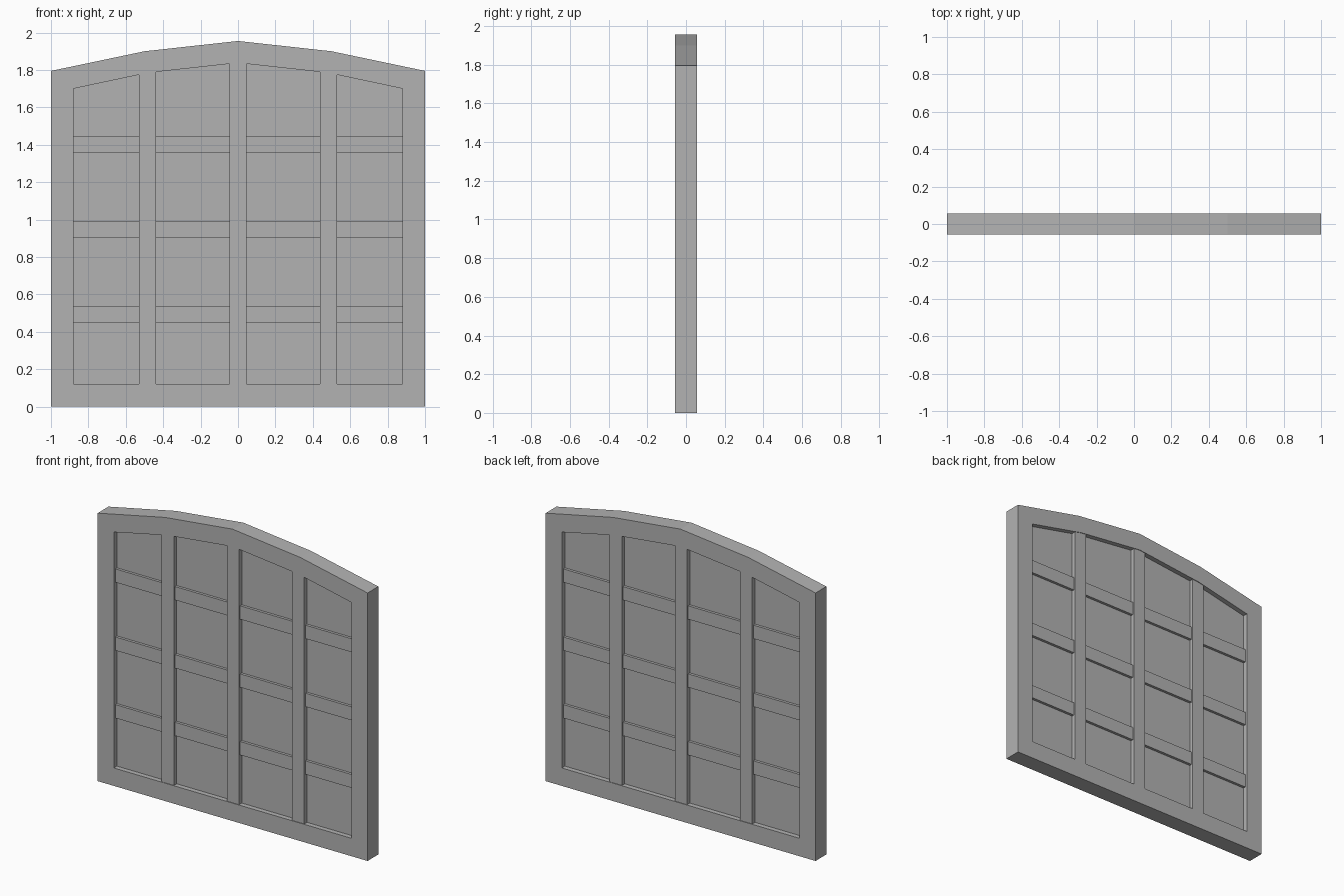
import bpy
import bmesh

cube = bpy.data.objects.get("Cube")
if cube:
    bpy.data.objects.remove(cube, do_unlink=True)

grey = bpy.data.materials.new("plain grey")
grey.use_nodes = True
colour = (0.45, 0.45, 0.45, 1)
grey.diffuse_color = colour
grey.node_tree.nodes["Principled BSDF"].inputs["Base Color"].default_value = colour


def finish(name, bm):
    bmesh.ops.recalc_face_normals(bm, faces=bm.faces)
    mesh = bpy.data.meshes.new(name)
    bm.to_mesh(mesh)
    bm.free()
    mesh.materials.append(grey)
    obj = bpy.data.objects.new(name, mesh)
    bpy.context.collection.objects.link(obj)
    return obj


def arch(half, base, side, knee_x, knee_z, peak):
    """Closed outline of a flat-bottomed opening with a faceted arch."""
    return [(-half, base), (half, base), (half, side), (knee_x, knee_z),
            (0, peak), (-knee_x, knee_z), (-half, side)]


def loop(bm, outline, y):
    return [bm.verts.new((x, y, z)) for x, z in outline]


def bridge(bm, a, b):
    for i in range(len(a)):
        j = (i + 1) % len(a)
        bm.faces.new((a[i], a[j], b[j], b[i]))


def slab(name, outline, depth):
    bm = bmesh.new()
    front, back = loop(bm, outline, -depth), loop(bm, outline, depth)
    bm.faces.new(front)
    bm.faces.new(back)
    bridge(bm, front, back)
    return finish(name, bm)


def box_outline(x0, x1, z0, z1):
    return [(x0, z0), (x1, z0), (x1, z1), (x0, z1)]


# Half depths, from the outer frame inward
FRAME, UPRIGHT, RAIL, PANEL = 0.057, 0.053, 0.042, 0.024
BAR = 0.045
outer = arch(1.0, 0, 1.795, 0.5, 1.90, 1.955)
inner = arch(0.88, 0.12, 1.70, 0.48, 1.785, 1.838)

# Arched outer frame
bm = bmesh.new()
rings = [loop(bm, outer, -FRAME), loop(bm, inner, -FRAME),
         loop(bm, inner, FRAME), loop(bm, outer, FRAME)]
for i in range(4):
    bridge(bm, rings[i], rings[(i + 1) % 4])
finish("arched_frame", bm)

# Recessed panel, tucked into the frame
slab("recessed_panel", arch(0.90, 0.10, 1.72, 0.48, 1.80, 1.86), PANEL)

# Upright bars
for name, x, top in (("right", -0.483, 1.81), ("middle", 0, 1.86), ("left", 0.483, 1.81)):
    slab(name + "_upright", box_outline(x - BAR, x + BAR, 0.10, top), UPRIGHT)

# Cross rails, set back behind the uprights
for name, z in (("lower", 0.494), ("centre", 0.947), ("upper", 1.403)):
    slab(name + "_rail", box_outline(-0.90, 0.90, z - BAR, z + BAR), RAIL)
